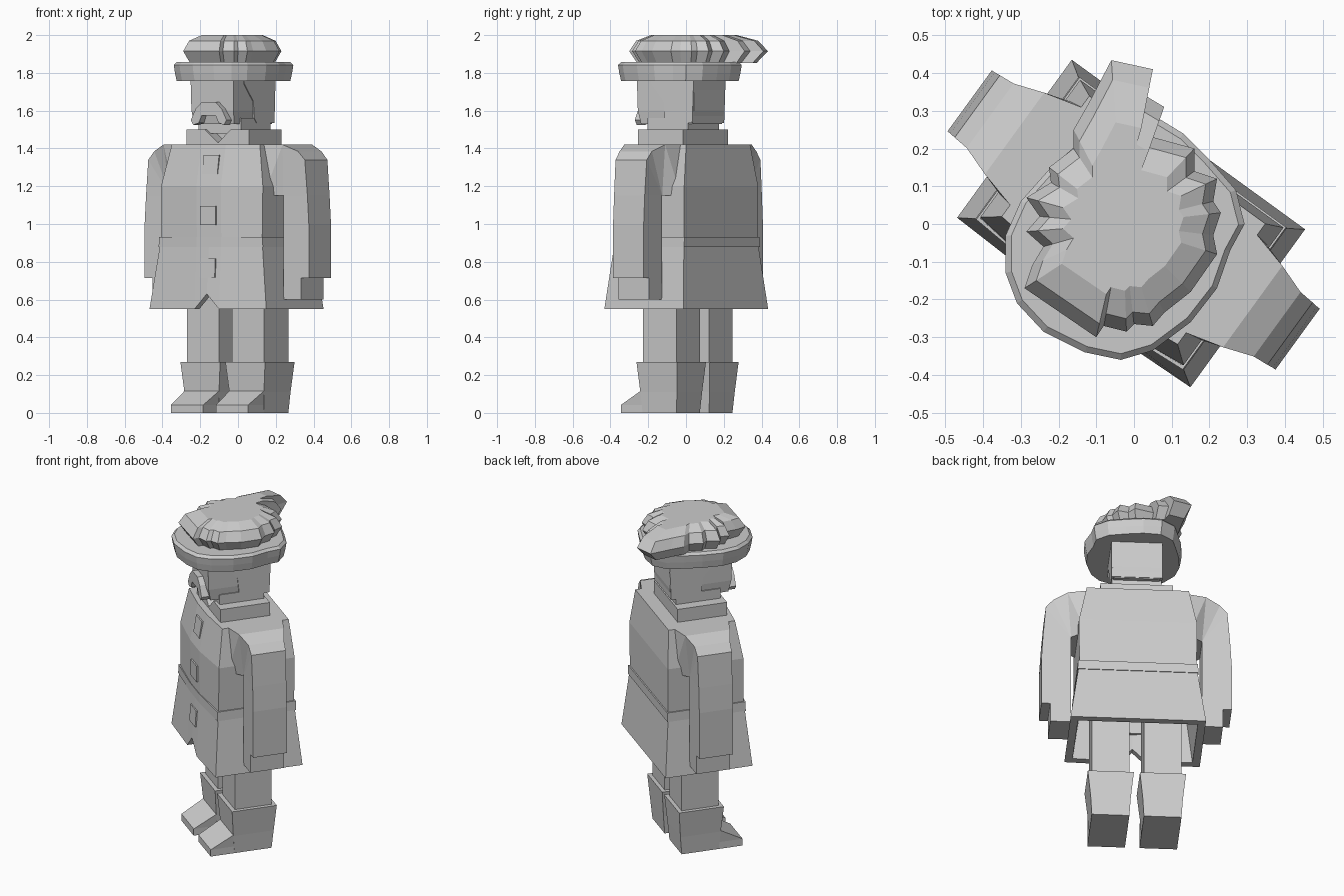
import bpy, bmesh, math
from mathutils import Matrix, Vector

if "Cube" in bpy.data.objects:
    bpy.data.objects.remove(bpy.data.objects["Cube"])

# Whole figure is modelled facing -y, then turned about z
TURN = Matrix.Rotation(math.radians(-36), 4, 'Z') @ Matrix.Translation((-0.007, 0, 0))
mat = bpy.data.materials.new("plain grey")
mat.diffuse_color = (0.6, 0.6, 0.6, 1)
mat.use_nodes = True
mat.node_tree.nodes["Principled BSDF"].inputs["Base Color"].default_value = mat.diffuse_color


def build(name, verts, faces, turn=TURN):
    bm = bmesh.new()
    vs = [bm.verts.new(turn @ Vector(v)) for v in verts]
    for f in faces:
        bm.faces.new([vs[i] for i in f])
    bmesh.ops.recalc_face_normals(bm, faces=bm.faces)
    bmesh.ops.triangulate(bm, faces=[f for f in bm.faces if len(f.verts) > 4])
    me = bpy.data.meshes.new(name)
    bm.to_mesh(me)
    bm.free()
    me.materials.append(mat)
    ob = bpy.data.objects.new(name, me)
    bpy.context.collection.objects.link(ob)


def loft(name, rings, closed=False, turn=TURN):
    n, m = len(rings[0]), len(rings)
    faces = [(r * n + i, r * n + (i + 1) % n, (r + 1) % m * n + (i + 1) % n, (r + 1) % m * n + i)
             for r in range(m if closed else m - 1) for i in range(n)]
    if not closed:
        faces += [tuple(range(n)), tuple(range((m - 1) * n, m * n))]
    build(name, [v for r in rings for v in r], faces, turn)


def rect(z, x0, x1, y0, y1):
    return [(x0, y0, z), (x1, y0, z), (x1, y1, z), (x0, y1, z)]


def box(name, x0, x1, y0, y1, z0, z1):
    loft(name, [rect(z0, x0, x1, y0, y1), rect(z1, x0, x1, y0, y1)])


def prism(name, pts, y0, y1):
    """Front outline (x, z) pushed from y0 to y1; y0/y1 may be functions of (x, z)."""
    f = lambda y, p: y(*p) if callable(y) else y
    loft(name, [[(p[0], f(y, p), p[1]) for p in pts] for y in (y0, y1)])


def coat_ring(z, a, front, bulge, back):
    return [(-a, -front, z), (-.08, -front - bulge, z), (.08, -front - bulge, z),
            (a, -front, z), (a, back, z), (-a, back, z)]


# Torso and belt
loft("torso", [coat_ring(.86, .33, .228, .022, .222), coat_ring(1.2, .333, .225, .03, .225),
               coat_ring(1.42, .288, .19, .02, .205)])
loft("belt", [coat_ring(.877, .341, .236, .018, .23), coat_ring(.932, .338, .236, .018, .23)])


# Coat skirt: hollow shell with a notch at the front hem
def skirt_ring(z, a, f, b, notch, c):
    return [(-a, -f, z), (-.08, -c, z), (0, -c, z + notch), (.08, -c, z),
            (a, -f, z), (a, b, z), (-a, b, z)]


loft("coat_skirt", [skirt_ring(.88, .336, .232, .225, 0, .253),
                    skirt_ring(.55, .382, .262, .255, .08, .272),
                    skirt_ring(.55, .338, .218, .212, .08, .228),
                    skirt_ring(.86, .295, .19, .185, 0, .2)], closed=True)

# Coat buttons, leaning with the cloth
for z, low, high in ((1.315, -.246, -.230), (1.045, -.262, -.262), (.767, -.270, -.264)):
    front = lambda x, zz: low if zz < z else high
    prism("button", [(-.05, z - .05), (.05, z - .05), (.05, z + .05), (-.05, z + .05)],
          front, -.2)


# Arms, deeper where they meet the torso
def depth(x, z):
    x = abs(x)
    if z < 1.16 and x > .36:
        return .1
    return .165 - .063 * min(1, max(0, (x - .30) / .18))


ARM = [(.27, 1.42), (.39, 1.42), (.47, 1.385), (.512, 1.34), (.528, 1.15), (.537, 1.0),
       (.537, .715), (.37, .715), (.37, 1.15), (.29, 1.15)]
for s, side in ((1, "left"), (-1, "right")):
    prism(side + "_arm", [(s * x, z) for x, z in ARM],
          lambda x, z: .008 - depth(x, z), lambda x, z: .008 + depth(x, z))
    box(side + "_hand", *sorted((s * .37, s * .487)), -.092, .108, .6, .73)

    # Trouser leg, flared boot and sloping toe
    c = s * .147
    box(side + "_leg", c - .106, c + .106, -.103, .115, .26, .89)
    loft(side + "_boot", [rect(0, c - .106, c + .106, -.105, .115),
                          rect(.11, c - .113, c + .113, -.115, .125),
                          rect(.27, c - .13, c + .13, -.128, .138)])
    loft(side + "_toe", [rect(0, c - .106, c + .106, -.247, -.1),
                         rect(.042, c - .106, c + .106, -.247, -.1),
                         rect(.115, c - .113, c + .113, -.116, -.1)])

# Collar with V opening
box("collar", -.204, .204, -.1, .122, 1.41, 1.5)
prism("collar_front", [(-.204, 1.41), (.204, 1.41), (.204, 1.5), (.085, 1.5), (0, 1.43),
                       (-.085, 1.5), (-.204, 1.5)], -.172, -.1)

# Neck, head and side hair
box("neck", -.14, .14, -.155, .11, 1.48, 1.56)
loft("head", [rect(1.53, -.13, .13, -.205, .135), rect(1.6, -.138, .138, -.22, .146),
              rect(1.8, -.14, .14, -.226, .148)])
HAIR = [(-.14, 1.78), (-.13, 1.74), (-.05, 1.65), (-.04, 1.56), (-.02, 1.535), (.14, 1.535), (.15, 1.78)]
loft("hair", [[(x, y, z) for y, z in HAIR] for x in (-.144, .144)])

# Moustache
half = [(.045, 1.645), (.085, 1.61), (.117, 1.55), (.1, 1.525), (.065, 1.535), (.045, 1.575)]
prism("moustache", half + [(-x, z) for x, z in reversed(half)], -.255, -.2)


# Hat: outlines as seen from above, scaled about a centre at each height
def hat(name, outline, cx, cy, levels):
    loft(name, [[(cx + (x - cx) * k, cy + (y - cy) * k, z) for x, y in outline]
                for z, k in levels], turn=Matrix())


BAND = [(-.34, -.03), (-.34, -.13), (-.31, -.21), (-.24, -.285), (-.13, -.34), (-.035, -.36),
        (.05, -.335), (.15, -.26), (.22, -.17), (.255, -.07), (.293, 0), (.27, .09),
        (.2, .17), (.13, .24), (.04, .295), (-.06, .285), (-.14, .22), (-.22, .15), (-.3, .06)]
hat("hat_band", BAND, -.03, -.03, ((1.757, .95), (1.80, .98), (1.842, 1.0), (1.857, .95)))

# Puffed crown drawn out into a drooping tail at the back
CROWN = [(-.29, -.17), (-.1, -.3), (-.08, -.27), (-.02, -.285), (0, -.265), (.05, -.27),
         (.08, -.235), (.15, -.18), (.22, -.08), (.21, -.03), (.23, .03), (.21, .06), (.22, .12),
         (.16, .14), (.16, .2), (.05, .23), (.08, .31), (.03, .34), (.05, .41), (-.06, .434),
         (-.12, .32), (-.16, .25), (-.16, .2), (-.225, .15), (-.22, .11), (-.285, .07),
         (-.25, .02), (-.285, -.02), (-.24, -.06), (-.27, -.11)]
hat("hat_crown", CROWN, -.03, 0, ((1.852, .86), (1.915, 1.0), (1.97, .88), (2.0, .62)))
